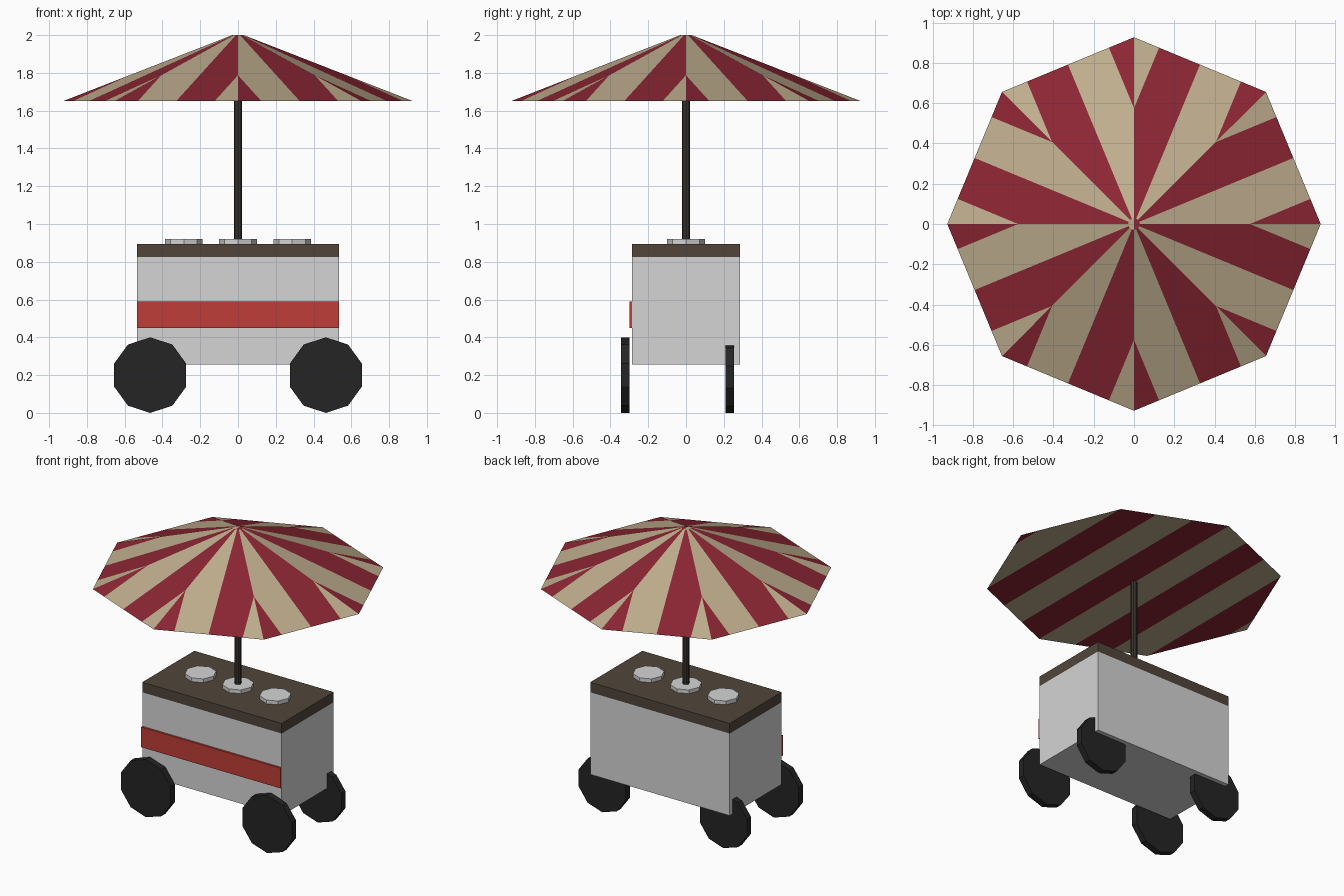
import bpy, bmesh, math
from mathutils import Vector, Matrix

if "Cube" in bpy.data.objects:
    bpy.data.objects.remove(bpy.data.objects["Cube"])


def material(name, rgb):
    m = bpy.data.materials.new(name)
    m.diffuse_color = (*rgb, 1)
    m.use_nodes = True
    m.node_tree.nodes["Principled BSDF"].inputs["Base Color"].default_value = m.diffuse_color
    return m


GREY = material("light grey", (0.66, 0.66, 0.66))
RED = material("signal red", (0.52, 0.047, 0.039))
BROWN = material("dark brown", (0.082, 0.060, 0.044))
POLE = material("pole brown", (0.040, 0.032, 0.025))
BLACK = material("tyre black", (0.018, 0.018, 0.018))
TAN = material("canopy tan", (0.52, 0.42, 0.27))
WINE = material("canopy red", (0.26, 0.019, 0.033))


def finish(name, bm, *mats):
    me = bpy.data.meshes.new(name)
    bm.to_mesh(me)
    bm.free()
    for m in mats:
        me.materials.append(m)
    ob = bpy.data.objects.new(name, me)
    bpy.context.collection.objects.link(ob)
    return ob


def box(name, lo, hi, mat):
    lo, hi = Vector(lo), Vector(hi)
    bm = bmesh.new()
    bmesh.ops.create_cube(bm, size=1, matrix=Matrix.Translation((lo + hi) / 2)
                          @ Matrix.Diagonal((*(hi - lo), 1)))
    return finish(name, bm, mat)


def prism(name, centre, radius, depth, sides, mat, rot=Matrix.Identity(4)):
    bm = bmesh.new()
    bmesh.ops.create_cone(bm, cap_ends=True, segments=sides, radius1=radius,
                          radius2=radius, depth=depth,
                          matrix=Matrix.Translation(centre) @ rot)
    return finish(name, bm, mat)


# Cart body, counter and front stripe
box("body", (-0.535, -0.285, 0.255), (0.535, 0.285, 0.825), GREY)
box("counter", (-0.535, -0.285, 0.825), (0.535, 0.285, 0.895), BROWN)
box("front_stripe", (-0.535, -0.299, 0.45), (0.535, -0.285, 0.59), RED)

# Lids on the counter
for i, x in enumerate((-0.287, 0, 0.287)):
    prism(f"lid_{i + 1}", (x, 0, 0.908), 0.1, 0.026, 8, GREY)

# Wheels: ten-sided, a vertex at the top; the back pair is slightly smaller
lay = Matrix.Rotation(math.pi / 2, 4, 'X')
for side, x in (("left", -0.465), ("right", 0.465)):
    prism(f"front_wheel_{side}", (x, -0.3225, 0.2), 0.2, 0.045, 10, BLACK, lay)
    prism(f"back_wheel_{side}", (x, 0.2325, 0.19), 0.19, 0.045, 10, BLACK, lay)

# Umbrella pole
prism("pole", (0, 0, 1.28), 0.021, 0.77, 8, POLE)

# Umbrella canopy: stripes run up each panel, and straight across the underside
W = 0.22
bm = bmesh.new()
bmesh.ops.create_cone(bm, cap_ends=True, segments=8, radius1=0.927, radius2=0.03,
                      depth=0.35, matrix=Matrix.Translation((0, 0, 1.825)))
bm.normal_update()


def tangent(n):
    flat = Vector((n.x, n.y, 0))
    if flat.length < 0.1:
        return Vector((1, 0, 0))
    return Vector((0, 0, 1)).cross(flat).normalized()


for n in [f.normal.copy() for f in bm.faces]:
    t = tangent(n)
    for j in range(-4, 5):
        faces = [f for f in bm.faces if f.normal.dot(n) > 0.999]
        geom = list({e for f in faces for e in (*f.verts, *f.edges)}) + faces
        bmesh.ops.bisect_plane(bm, geom=geom, dist=1e-5, plane_co=t * (j * W), plane_no=t)
        bm.normal_update()
for f in bm.faces:
    u = f.calc_center_median().dot(tangent(f.normal))
    f.material_index = 1 if math.floor(u / W) % 2 == 0 else 0
finish("canopy", bm, TAN, WINE)
